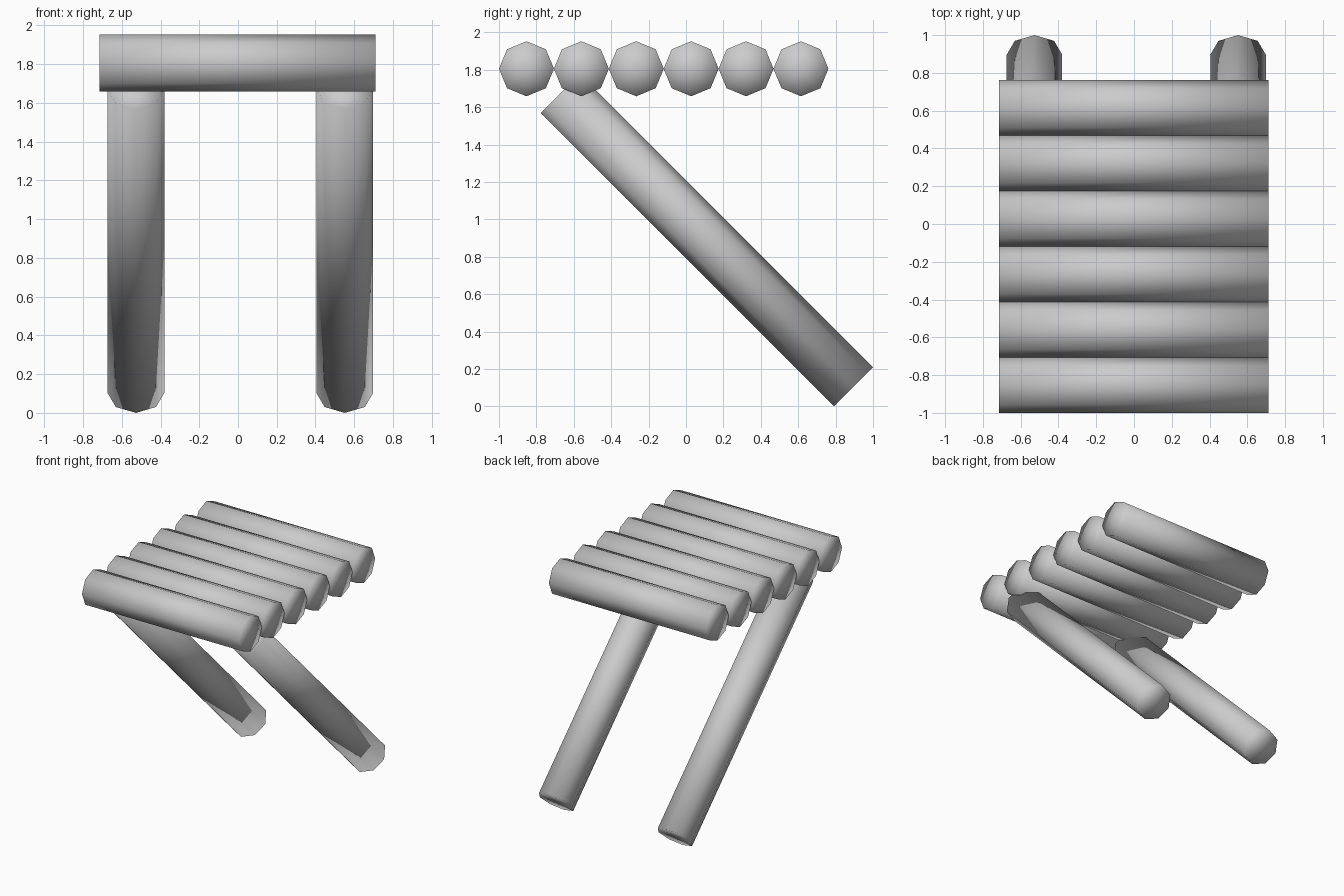
import bpy
from mathutils import Vector

if "Cube" in bpy.data.objects:
    bpy.data.objects.remove(bpy.data.objects["Cube"], do_unlink=True)

RADIUS = 0.147

grey = bpy.data.materials.new("light_grey")
grey.use_nodes = True
grey.diffuse_color = (0.6, 0.6, 0.6, 1)
grey.node_tree.nodes["Principled BSDF"].inputs["Base Color"].default_value = (0.6, 0.6, 0.6, 1)


def log(name, start, end):
    """Eight-sided, fully smooth-shaded log between two points."""
    start, end = Vector(start), Vector(end)
    axis = end - start
    # Keep a corner of the octagon pointing along the shared vertical plane
    if abs(axis.x) > 0.5:
        turn = (0, 1.5707963, 0)
    else:
        turn = (Vector((0, 0, 1)).rotation_difference(axis)).to_euler()
    bpy.ops.mesh.primitive_cylinder_add(
        vertices=8, radius=RADIUS, depth=axis.length,
        end_fill_type='TRIFAN', location=(start + end) / 2, rotation=turn)
    obj = bpy.context.object
    obj.name = name
    obj.data.materials.append(grey)
    bpy.ops.object.shade_smooth()
    return obj


# Tabletop: a row of six logs lying side to side
for i in range(6):
    y = -0.853 + i * 0.2935
    log(f"top_log_{i + 1}", (-0.715, y, 1.805), (0.711, y, 1.805))

# Two legs slanting down to the back
for name, x in (("right_leg", -0.527), ("left_leg", 0.551)):
    log(name, (x, 0.896, 0.104), (x, -0.672, 1.672))
